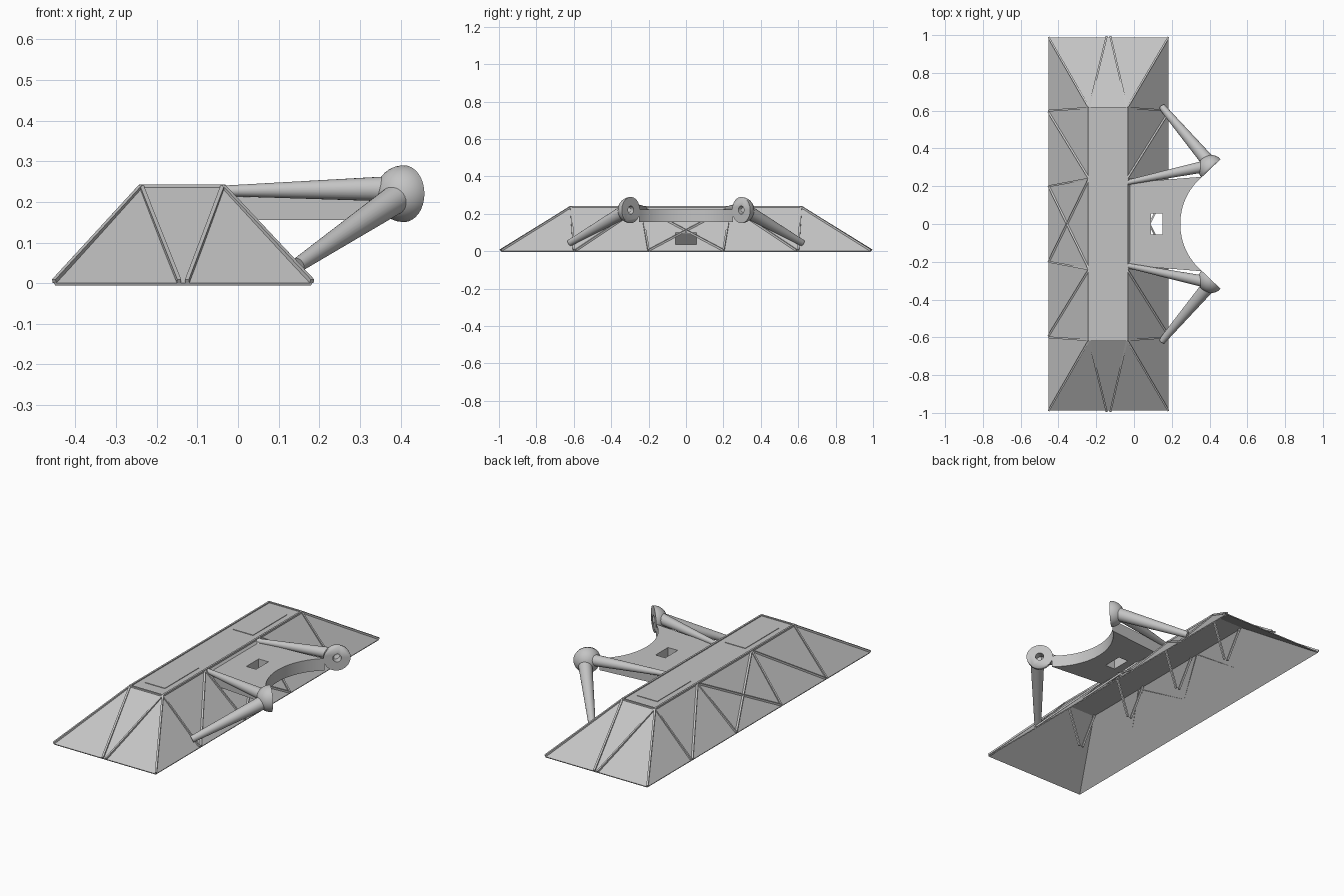
import bpy, bmesh, math
from mathutils import Vector, Matrix

cube = bpy.data.objects.get("Cube")
if cube:
    bpy.data.objects.remove(cube, do_unlink=True)

grey = bpy.data.materials.new("hull_grey")
grey.use_nodes = True
grey.diffuse_color = (0.55, 0.55, 0.55, 1)
grey.node_tree.nodes["Principled BSDF"].inputs["Base Color"].default_value = (0.55, 0.55, 0.55, 1)


def finish(name, bm, smooth=False):
    bmesh.ops.recalc_face_normals(bm, faces=bm.faces[:])
    mesh = bpy.data.meshes.new(name)
    bm.to_mesh(mesh)
    bm.free()
    mesh.materials.append(grey)
    ob = bpy.data.objects.new(name, mesh)
    bpy.context.collection.objects.link(ob)
    if smooth:
        bpy.ops.object.select_all(action='DESELECT')
        ob.select_set(True)
        bpy.context.view_layer.objects.active = ob
        bpy.ops.object.shade_smooth_by_angle(angle=math.radians(35))
    return ob


def rod(bm, a, b, r1, r2, sides):
    """Tapered rod between two points."""
    a, b = Vector(a), Vector(b)
    d = b - a
    turn = d.to_track_quat('Z', 'Y').to_matrix().to_4x4()
    m = Matrix.Translation((a + b) / 2) @ turn @ Matrix.Rotation(math.pi / 4, 4, 'Z')
    bmesh.ops.create_cone(bm, cap_ends=True, segments=sides, radius1=r1, radius2=r2,
                          depth=d.length, matrix=m)


def box(bm, lo, hi):
    lo, hi = Vector(lo), Vector(hi)
    m = Matrix.Translation((lo + hi) / 2) @ Matrix.Diagonal((*(hi - lo), 1))
    bmesh.ops.create_cube(bm, size=1, matrix=m)


def cut(ob, cutter):
    mod = ob.modifiers.new("opening", 'BOOLEAN')
    mod.operation = 'DIFFERENCE'
    mod.solver = 'EXACT'
    mod.object = cutter
    cutter.hide_render = True
    cutter.hide_viewport = True
    cutter.display_type = 'WIRE'


# Main levels of the sloped hull
LEFT, RIGHT, END = -0.452, 0.182, 0.988
TOP_LEFT, TOP_RIGHT, TOP_END, TOP = -0.238, -0.037, 0.615, 0.238

# Hull: truncated pyramid open underneath
bm = bmesh.new()
low = [bm.verts.new((x, y, 0)) for x, y in
       ((LEFT, -END), (RIGHT, -END), (RIGHT, END), (LEFT, END))]
high = [bm.verts.new((x, y, TOP)) for x, y in
        ((TOP_LEFT, -TOP_END), (TOP_RIGHT, -TOP_END), (TOP_RIGHT, TOP_END), (TOP_LEFT, TOP_END))]
bm.faces.new(high)
for i in range(4):
    j = (i + 1) % 4
    bm.faces.new((low[i], low[j], high[j], high[i]))
hull = finish("hull_shell", bm)
shell = hull.modifiers.new("thickness", 'SOLIDIFY')
shell.thickness = 0.006
shell.offset = -1

# Shaft cutter through deck and hull wall
bm = bmesh.new()
box(bm, (0.09, -0.055, -0.1), (0.15, 0.055, 0.4))
shaft = finish("shaft_cutter", bm)
cut(hull, shaft)

# Frame bars along the hull edges
W, FOOT = 0.007, 0.005
bm = bmesh.new()
for s in (-1, 1):
    rod(bm, (TOP_LEFT, s * TOP_END, TOP), (TOP_RIGHT, s * TOP_END, TOP), W, W, 4)
    for x, tx, apex in ((LEFT, TOP_LEFT, -0.145), (RIGHT, TOP_RIGHT, -0.125)):
        rod(bm, (x, s * END, FOOT), (tx, s * TOP_END, TOP), W, W, 4)
        rod(bm, (apex, s * 0.993, FOOT), (tx, s * TOP_END, TOP), W, W, 4)
for tx in (TOP_LEFT, TOP_RIGHT):
    rod(bm, (tx, -TOP_END, TOP), (tx, TOP_END, TOP), W, W, 4)
finish("edge_frame", bm)

# Zigzag bars on the long walls: pairs of foot and head positions
bm = bmesh.new()
for x, tx in ((LEFT, TOP_LEFT), (RIGHT, TOP_RIGHT)):
    for s in (-1, 1):
        for foot, head in ((0.6, TOP_END), (0.59, 0.24), (0.2, 0.24), (0.2, -0.24)):
            rod(bm, (x, s * foot, FOOT), (tx, s * head, TOP), W, W, 4)
finish("wall_braces", bm)

# V trusses inside the hull
bm = bmesh.new()
for y in (-0.6, -0.2, 0.2, 0.6):
    for apex, tx in ((-0.145, TOP_LEFT + 0.01), (-0.125, TOP_RIGHT - 0.01)):
        rod(bm, (apex, y, FOOT), (tx, y, TOP - 0.01), W, W, 4)
finish("inner_trusses", bm)

# Thin roof panels
bm = bmesh.new()
for s in (-1, 1):
    ys = sorted((s * 0.24, s * 0.54))
    box(bm, (-0.2, ys[0], TOP - 0.002), (-0.075, ys[1], TOP + 0.003))
finish("roof_panels", bm)

# Deck with a concave front edge
bm = bmesh.new()
R, CX = 0.329, 0.574
half = math.asin(0.25 / R)
arc = [(CX - R * math.cos(a), R * math.sin(a))
       for a in (half * (i / 12 - 1) for i in range(25))]
rings = []
for z, inner in ((0.155, 0.04), (0.222, -0.022)):
    outline = [(inner, 0.22), (inner, -0.22)] + arc
    rings.append([bm.verts.new((x, y, z)) for x, y in outline])
n = len(rings[0])
for ring in rings:
    bm.faces.new(ring)
for i in range(n):
    j = (i + 1) % n
    bm.faces.new((rings[0][i], rings[0][j], rings[1][j], rings[1][i]))
deck = finish("deck", bm, smooth=True)
cut(deck, shaft)

for side, s in (("right", -1), ("left", 1)):
    # Tapered arms meeting at the hub
    bm = bmesh.new()
    rod(bm, (-0.035, s * 0.22, 0.227), (0.375, s * 0.305, 0.232), 0.013, 0.031, 24)
    finish(side + "_upper_arm", bm, smooth=True)
    bm = bmesh.new()
    rod(bm, (0.148, s * 0.62, 0.045), (0.39, s * 0.335, 0.208), 0.018, 0.036, 24)
    finish(side + "_lower_arm", bm, smooth=True)

    # Half-ball hub with its flat face turned outward
    centre = Vector((0.408, s * 0.295, 0.22))
    facing = Vector((0.69, -s * 0.72, 0)).normalized()
    turn = facing.to_track_quat('Z', 'Y').to_matrix().to_4x4()
    bm = bmesh.new()
    bmesh.ops.create_uvsphere(bm, u_segments=32, v_segments=20, radius=0.07)
    cutline = bmesh.ops.bisect_plane(bm, geom=bm.verts[:] + bm.edges[:] + bm.faces[:],
                                     plane_co=(0, 0, 0), plane_no=(0, 0, 1), clear_outer=True)
    rim = [e for e in bm.edges if e.is_boundary]
    bmesh.ops.contextual_create(bm, geom=rim)
    bm.transform(Matrix.Translation(centre) @ turn)
    hub = finish(side + "_hub", bm, smooth=True)

    # Bore in the hub face
    bm = bmesh.new()
    rod(bm, centre - facing * 0.045, centre + facing * 0.05, 0.022, 0.022, 24)
    cut(hub, finish(side + "_bore_cutter", bm))
